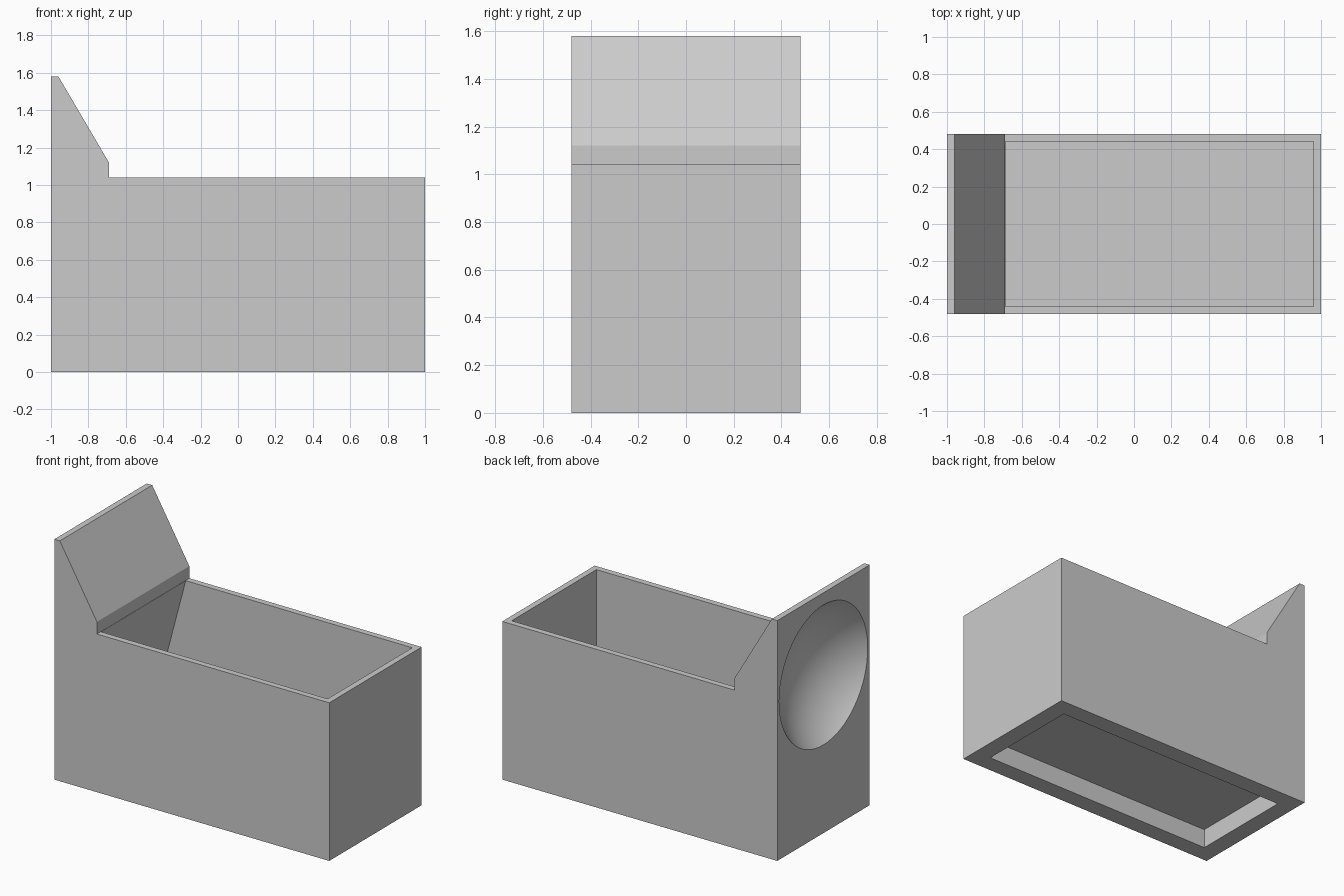
import bpy, bmesh, math
from mathutils import Matrix

cube = bpy.data.objects.get("Cube")
if cube:
    bpy.data.objects.remove(cube, do_unlink=True)

WIDTH, WALL, INSET = 0.96, 0.04, 0.12


def link(name, bm):
    bmesh.ops.recalc_face_normals(bm, faces=bm.faces)
    mesh = bpy.data.meshes.new(name)
    bm.to_mesh(mesh)
    bm.free()
    obj = bpy.data.objects.new(name, mesh)
    bpy.context.collection.objects.link(obj)
    return obj


def prism(name, profile, width):
    """Extrude an x-z profile along y, centred on y = 0."""
    bm = bmesh.new()
    face = bm.faces.new([bm.verts.new((x, -width / 2, z)) for x, z in profile])
    new = bmesh.ops.extrude_face_region(bm, geom=[face])["geom"]
    bmesh.ops.translate(bm, vec=(0, width, 0),
                        verts=[v for v in new if isinstance(v, bmesh.types.BMVert)])
    return link(name, bm)


def cut(target, cutter):
    cutter.hide_render = True
    mod = target.modifiers.new(cutter.name, 'BOOLEAN')
    mod.operation, mod.solver, mod.object = 'DIFFERENCE', 'EXACT', cutter
    bpy.context.view_layer.objects.active = target
    bpy.ops.object.modifier_apply(modifier=mod.name)
    bpy.data.objects.remove(cutter, do_unlink=True)


# Body with the raised, sloped headboard
bin_body = prism("bin_body", [(-1, 0), (1, 0), (1, 1.04), (-0.69, 1.04),
                              (-0.69, 1.12), (-0.96, 1.58), (-1, 1.58)], WIDTH)

# Open inside, with a leaning wall behind the headboard
top, floor, lean = 1.2, 0.17, 0.265
edge = -0.688
cut(bin_body, prism("cavity", [(edge - lean * (1.04 - floor), floor), (1 - WALL, floor),
                               (1 - WALL, top), (edge + lean * (top - 1.04), top)],
                    WIDTH - 2 * WALL))

# Recess under the base
x = 1 - INSET
cut(bin_body, prism("base_recess", [(-x, -0.1), (x, -0.1), (x, 0.13), (-x, 0.13)],
                    WIDTH - 2 * INSET))

# Round dish in the end of the headboard
offset, rim = 0.4, 0.46
bm = bmesh.new()
bmesh.ops.create_uvsphere(bm, u_segments=64, v_segments=48, radius=math.hypot(offset, rim),
                          matrix=Matrix.Translation((-1 - offset, 0, 1.04))
                          @ Matrix.Rotation(math.pi / 2, 4, 'Y'))
cut(bin_body, link("dish", bm))

# Plain grey finish
grey = bpy.data.materials.new("light_grey")
color = (0.6, 0.6, 0.6, 1)
grey.diffuse_color = color
grey.use_nodes = True
grey.node_tree.nodes["Principled BSDF"].inputs["Base Color"].default_value = color
bin_body.data.materials.clear()
bin_body.data.materials.append(grey)
for poly in bin_body.data.polygons:
    poly.material_index = 0

bpy.ops.object.select_all(action='DESELECT')
bin_body.select_set(True)
bpy.context.view_layer.objects.active = bin_body
bpy.ops.object.shade_smooth_by_angle(angle=math.radians(30))
